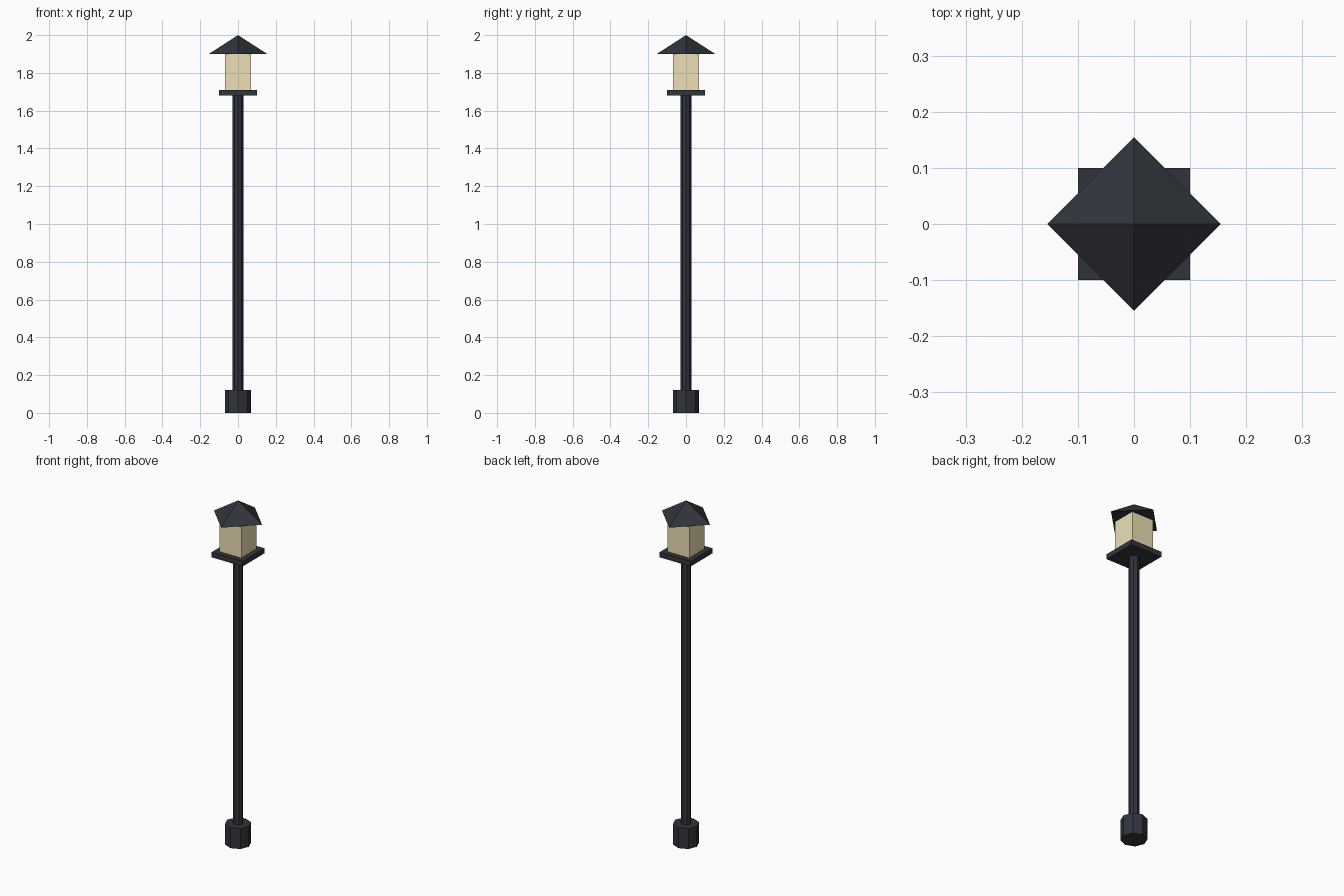
import bpy
from math import pi

if "Cube" in bpy.data.objects:
    bpy.data.objects.remove(bpy.data.objects["Cube"])


def material(name, color):
    m = bpy.data.materials.new(name)
    m.diffuse_color = color
    m.use_nodes = True
    m.node_tree.nodes["Principled BSDF"].inputs["Base Color"].default_value = m.diffuse_color
    return m


iron = material("dark_iron", (0.03, 0.035, 0.045, 1))
glass = material("warm_glass", (0.85, 0.74, 0.47, 0.85))


def prism(name, sides, r1, r2, z0, z1, mat, turn=0.0):
    """Upright prism, or pyramid when r2 is 0, spanning z0 to z1."""
    bpy.ops.mesh.primitive_cone_add(vertices=sides, radius1=r1, radius2=r2, depth=z1 - z0,
                                    location=(0, 0, (z0 + z1) / 2), rotation=(0, 0, turn))
    ob = bpy.context.object
    ob.name = name
    ob.data.materials.append(mat)
    return ob


def box(name, half, z0, z1, mat):
    return prism(name, 4, half * 2 ** 0.5, half * 2 ** 0.5, z0, z1, mat, pi / 4)


# Octagonal foot and post
prism("foot", 8, 0.07, 0.07, 0.0, 0.12, iron)
prism("post", 8, 0.028, 0.028, 0.12, 1.68, iron)

# Lantern: tray, glass body and pyramid roof turned 45 degrees
box("lantern_tray", 0.10, 1.68, 1.71, iron)
box("lantern_glass", 0.07, 1.71, 1.90, glass)
prism("lantern_roof", 4, 0.155, 0.0, 1.90, 2.0, iron)
